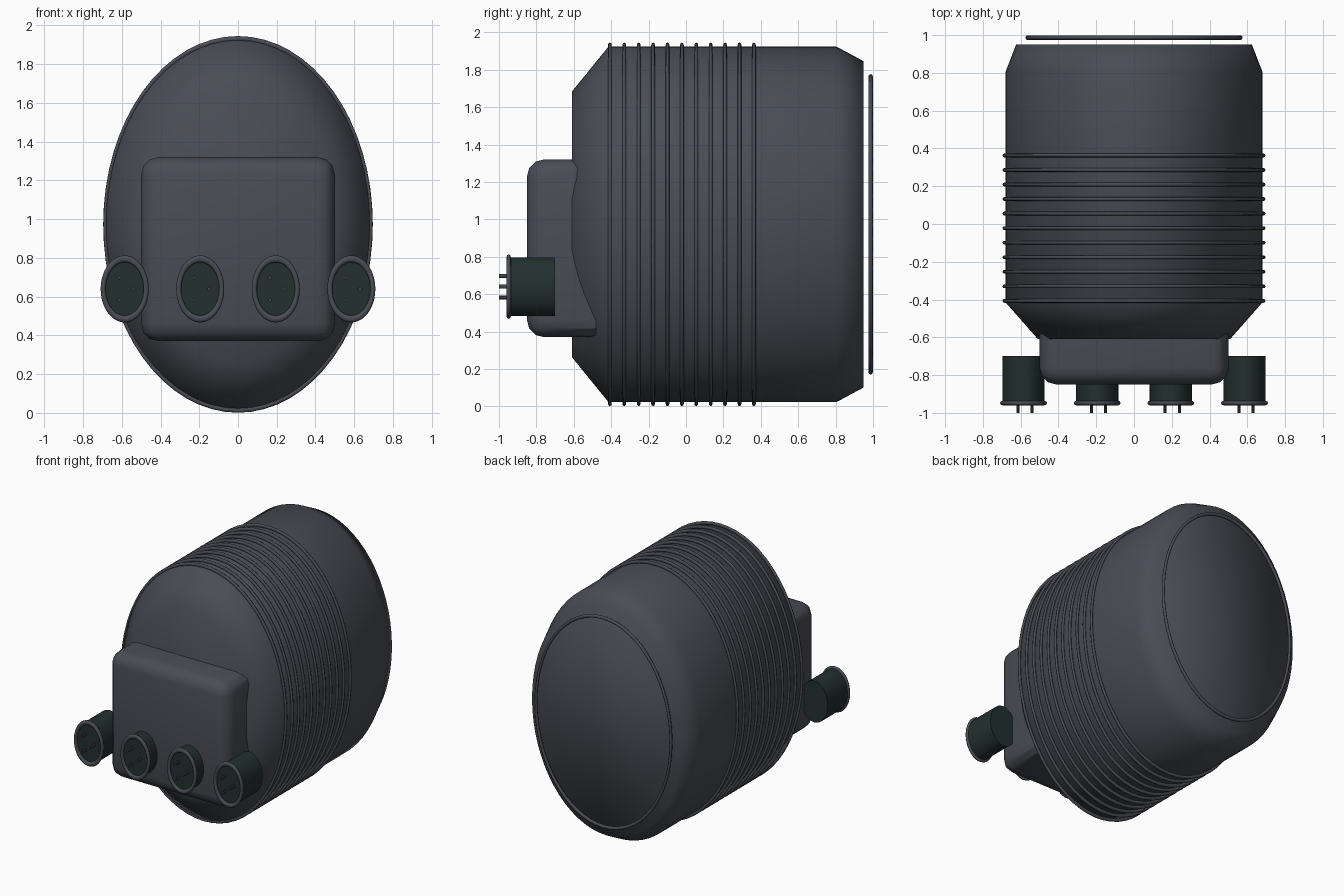
import bpy, bmesh, math
from mathutils import Matrix

if "Cube" in bpy.data.objects:
    bpy.data.objects.remove(bpy.data.objects["Cube"])

CZ = 0.973      # height of the body axis
SQ = 0.716      # width / height ratio of every oval


def material(name, rgb):
    m = bpy.data.materials.new(name)
    m.diffuse_color = (*rgb, 1)
    m.use_nodes = True
    m.node_tree.nodes["Principled BSDF"].inputs["Base Color"].default_value = m.diffuse_color
    return m


SLATE = material("slate grey", (0.066, 0.073, 0.090))
GREEN = material("dark green", (0.016, 0.029, 0.028))
PIN = material("pin grey", (0.050, 0.058, 0.060))


def finish(name, bm, mat, smooth=True, angle=None):
    bmesh.ops.recalc_face_normals(bm, faces=bm.faces)
    me = bpy.data.meshes.new(name)
    bm.to_mesh(me)
    bm.free()
    me.materials.append(mat)
    ob = bpy.data.objects.new(name, me)
    bpy.context.collection.objects.link(ob)
    for p in me.polygons:
        p.use_smooth = smooth
    if angle:
        bpy.context.view_layer.objects.active = ob
        ob.select_set(True)
        bpy.ops.object.shade_smooth_by_angle(angle=math.radians(angle))
        ob.select_set(False)
    return ob


def oval_lathe(name, profile, cx, cz, mat, closed=False, n=64, sq=SQ, angle=None):
    """Sweep (y, height radius) points around the y axis as ovals."""
    bm = bmesh.new()
    loops = []
    for y, r in profile:
        loops.append([bm.verts.new((cx + sq * r * math.cos(t), y, cz + r * math.sin(t)))
                      for t in (2 * math.pi * i / n for i in range(n))])
    pairs = list(zip(loops, loops[1:]))
    if closed:
        pairs.append((loops[-1], loops[0]))
    else:
        bm.faces.new(loops[0])
        bm.faces.new(loops[-1])
    for a, b in pairs:
        for i in range(n):
            j = (i + 1) % n
            bm.faces.new((a[i], a[j], b[j], b[i]))
    return finish(name, bm, mat, True, angle)


def oval_ring(name, y, r, tube_y, tube_r, cx=0, cz=CZ):
    pts = [(y + tube_y * math.sin(a), r + tube_r * math.cos(a))
           for a in (2 * math.pi * k / 8 for k in range(8))]
    return oval_lathe(name, pts, cx, cz, SLATE, closed=True)


# Main oval body with tapered ends
oval_lathe("body", [(-0.61, 0.71), (-0.415, 0.95), (0.805, 0.95), (0.95, 0.872)],
           0, CZ, SLATE)

# Ribs around the body and the free ring behind it
for k in range(11):
    oval_ring(f"rib_{k + 1}", -0.407 + 0.077 * k, 0.959, 0.01, 0.013)
oval_ring("rear_ring", 0.987, 0.79, 0.012, 0.013)

# Rounded housing on the front
bm = bmesh.new()
bmesh.ops.create_cube(bm, size=1, matrix=Matrix.Translation((0, -0.665, 0.845))
                      @ Matrix.Diagonal((1.0, 0.37, 0.95, 1)))
front = [e for e in bm.edges if min(v.co.y for v in e.verts) < -0.8]
bmesh.ops.bevel(bm, geom=front, offset=0.09, segments=3, profile=0.5, affect='EDGES')
finish("front_housing", bm, SLATE, True, 30)

# Row of four oval sockets, each with a rim and three pins
SZ = 0.64
for k in range(4):
    cx = -0.585 + 0.39 * k
    oval_lathe(f"socket_{k + 1}", [(-0.70, 0.157), (-0.945, 0.157)],
               cx, SZ, GREEN, n=32, angle=30)
    oval_ring(f"socket_rim_{k + 1}", -0.948, 0.155, 0.012, 0.018, cx, SZ)
    for p in range(3):
        a = 2 * math.pi * p / 3
        oval_lathe(f"pin_{k + 1}_{p + 1}", [(-0.94, 0.011), (-1.0, 0.011)],
                   cx + 0.05 * math.cos(a) - 0.005, SZ + 0.067 * math.sin(a),
                   PIN, n=10, angle=30)
